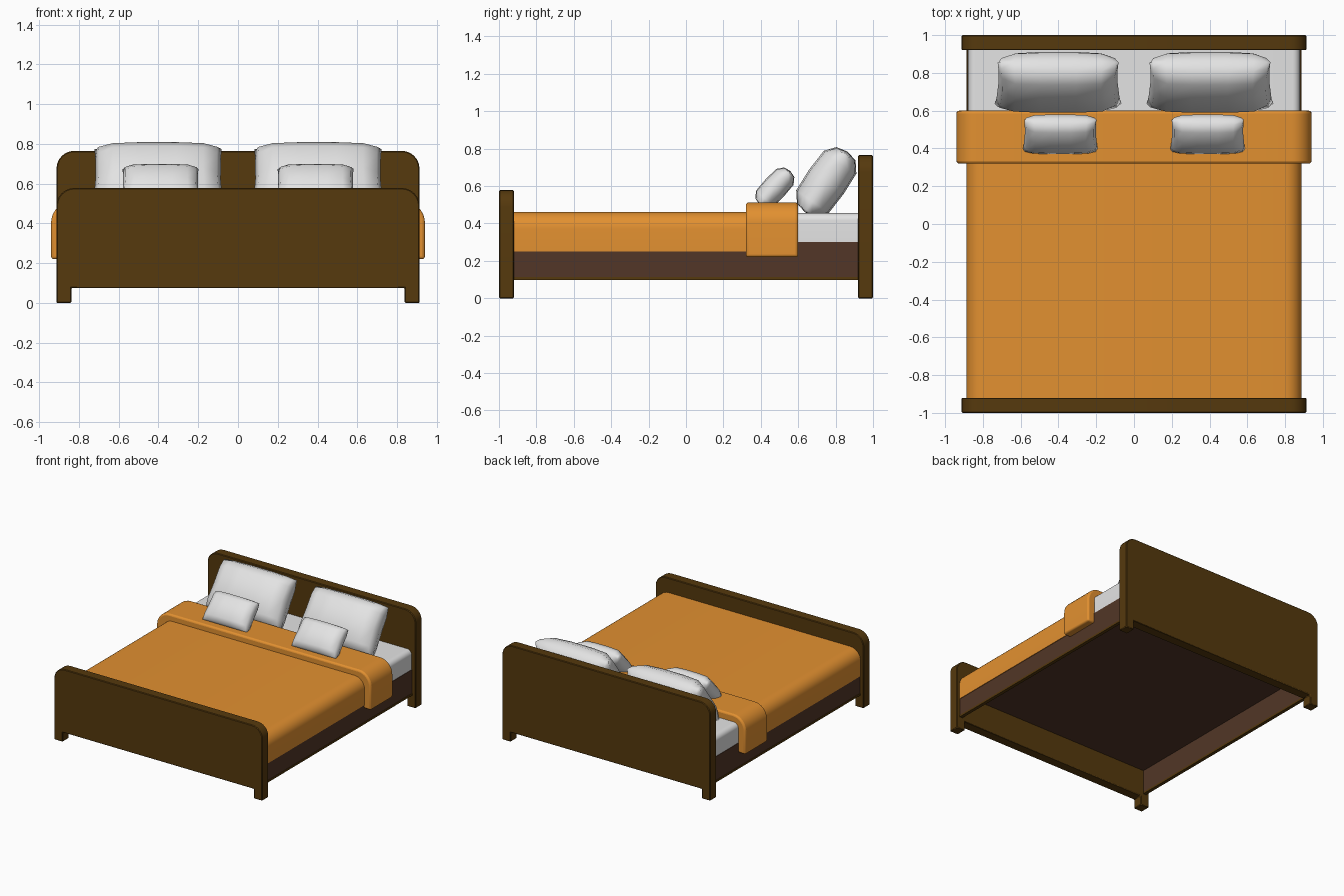
import bpy, bmesh, math
from mathutils import Matrix, Vector

if "Cube" in bpy.data.objects:
    bpy.data.objects.remove(bpy.data.objects["Cube"])


def material(name, rgb):
    m = bpy.data.materials.new(name)
    m.diffuse_color = (*rgb, 1)
    m.use_nodes = True
    m.node_tree.nodes["Principled BSDF"].inputs["Base Color"].default_value = m.diffuse_color
    return m


WOOD = material("dark_wood", (0.092, 0.041, 0.004))
RAIL = material("rail_brown", (0.085, 0.037, 0.020))
ORANGE = material("orange_cloth", (0.76, 0.28, 0.030))
WHITE = material("white_linen", (0.77, 0.77, 0.77))


def finish(name, bm, mat, bevel=0, segments=2, angle=35):
    bmesh.ops.recalc_face_normals(bm, faces=bm.faces)
    me = bpy.data.meshes.new(name)
    bm.to_mesh(me)
    bm.free()
    me.materials.append(mat)
    ob = bpy.data.objects.new(name, me)
    bpy.context.collection.objects.link(ob)
    if bevel:
        mod = ob.modifiers.new("bevel", 'BEVEL')
        mod.width, mod.segments = bevel, segments
        mod.limit_method, mod.angle_limit = 'ANGLE', math.radians(35)
    bpy.ops.object.select_all(action='DESELECT')
    ob.select_set(True)
    bpy.context.view_layer.objects.active = ob
    bpy.ops.object.shade_smooth_by_angle(angle=math.radians(angle))
    return ob


def prism(name, pts, y0, y1, mat, bevel=0, segments=2):
    """Extrude an x-z outline from y0 to y1."""
    bm = bmesh.new()
    face = bm.faces.new([bm.verts.new((x, y0, z)) for x, z in pts])
    ext = bmesh.ops.extrude_face_region(bm, geom=[face])
    verts = [v for v in ext["geom"] if isinstance(v, bmesh.types.BMVert)]
    bmesh.ops.translate(bm, verts=verts, vec=(0, y1 - y0, 0))
    # the start face is kept by the extrusion only when it is a loose face
    if not face.is_valid:
        bmesh.ops.holes_fill(bm, edges=bm.edges)
    return finish(name, bm, mat, bevel, segments)


def box(name, x0, x1, y0, y1, z0, z1, mat):
    return prism(name, [(x0, z0), (x1, z0), (x1, z1), (x0, z1)], y0, y1, mat)


def arch(hw, z0, z1, r, n=8):
    """Outline from bottom right over rounded top corners to bottom left."""
    right = [(hw - r + r * math.cos(a), z1 - r + r * math.sin(a))
             for a in (math.pi / 2 * i / n for i in range(n + 1))]
    right = [(hw, z0)] + right
    return right + [(-x, z) for x, z in reversed(right)]


# Headboard and footboard, each with two short legs
def board(name, y0, y1, top):
    legs = [(-0.838, 0), (-0.838, 0.075), (0.838, 0.075), (0.838, 0)]
    prism(name, arch(0.913, 0, top, 0.09, 6) + legs, y0, y1, WOOD, 0.005, 1)


board("headboard", 0.92, 1.0, 0.765)
board("footboard", -1.0, -0.92, 0.578)

# Side rails with a thin wooden lower lip
for side, s in (("left", -1), ("right", 1)):
    xs = sorted((s * 0.862, s * 0.882))
    box(side + "_rail", *xs, -0.925, 0.925, 0.113, 0.30, RAIL)
    xs = sorted((s * 0.860, s * 0.886))
    box(side + "_rail_lip", *xs, -0.925, 0.925, 0.098, 0.113, WOOD)

# Mattress base, mattress, cover and folded band
box("mattress_base", -0.87, 0.87, -0.925, 0.925, 0.293, 0.303, RAIL)
prism("mattress", arch(0.879, 0.298, 0.455, 0.04), 0.4, 0.922, WHITE)
cover = arch(0.887, 0.25, 0.462, 0.09) + arch(0.87, 0.25, 0.44, 0.08)[::-1]
prism("bed_cover", cover, -0.925, 0.45, ORANGE)
band = arch(0.94, 0.22, 0.512, 0.11) + arch(0.872, 0.22, 0.44, 0.07)[::-1]
prism("folded_band", band, 0.32, 0.60, ORANGE, 0.014, 3)


# Pillows: two puffed sheets sharing a rim, leaning back
def pillow(name, center, hw, hl, ht, lean):
    us = [-1, -0.94, -0.72, -0.3, 0.3, 0.72, 0.94, 1]
    vs = [-1, -0.93, -0.65, 0, 0.65, 0.93, 1]
    bm = bmesh.new()
    for sign in (1, -1):
        grid = []
        for u in us:
            row = []
            for v in vs:
                # slightly waisted sides, top edge narrower and drooping
                x = hw * u * (0.955 + 0.035 * v * v - 0.02 * v)
                y = hl * v * (1 - 0.07 * u ** 4 * (v > 0))
                t = math.sqrt((1 - u ** 6) * (1 - abs(v) ** 5))
                row.append(bm.verts.new((x, y, sign * ht * t)))
            grid.append(row)
        for i in range(len(us) - 1):
            for j in range(len(vs) - 1):
                bm.faces.new((grid[i][j], grid[i + 1][j],
                              grid[i + 1][j + 1], grid[i][j + 1]))
    bmesh.ops.remove_doubles(bm, verts=bm.verts, dist=0.0005)
    place = Matrix.Translation(Vector(center)) @ Matrix.Rotation(math.radians(lean), 4, 'X')
    bmesh.ops.transform(bm, matrix=place, verts=bm.verts)
    finish(name, bm, WHITE, angle=80)


for side, s in (("left", -1), ("right", 1)):
    pillow(side + "_large_pillow", (s * 0.402, 0.750, 0.622), 0.330, 0.198, 0.113, 55)
    pillow(side + "_small_pillow", (s * 0.390, 0.475, 0.591), 0.197, 0.122, 0.067, 47)
